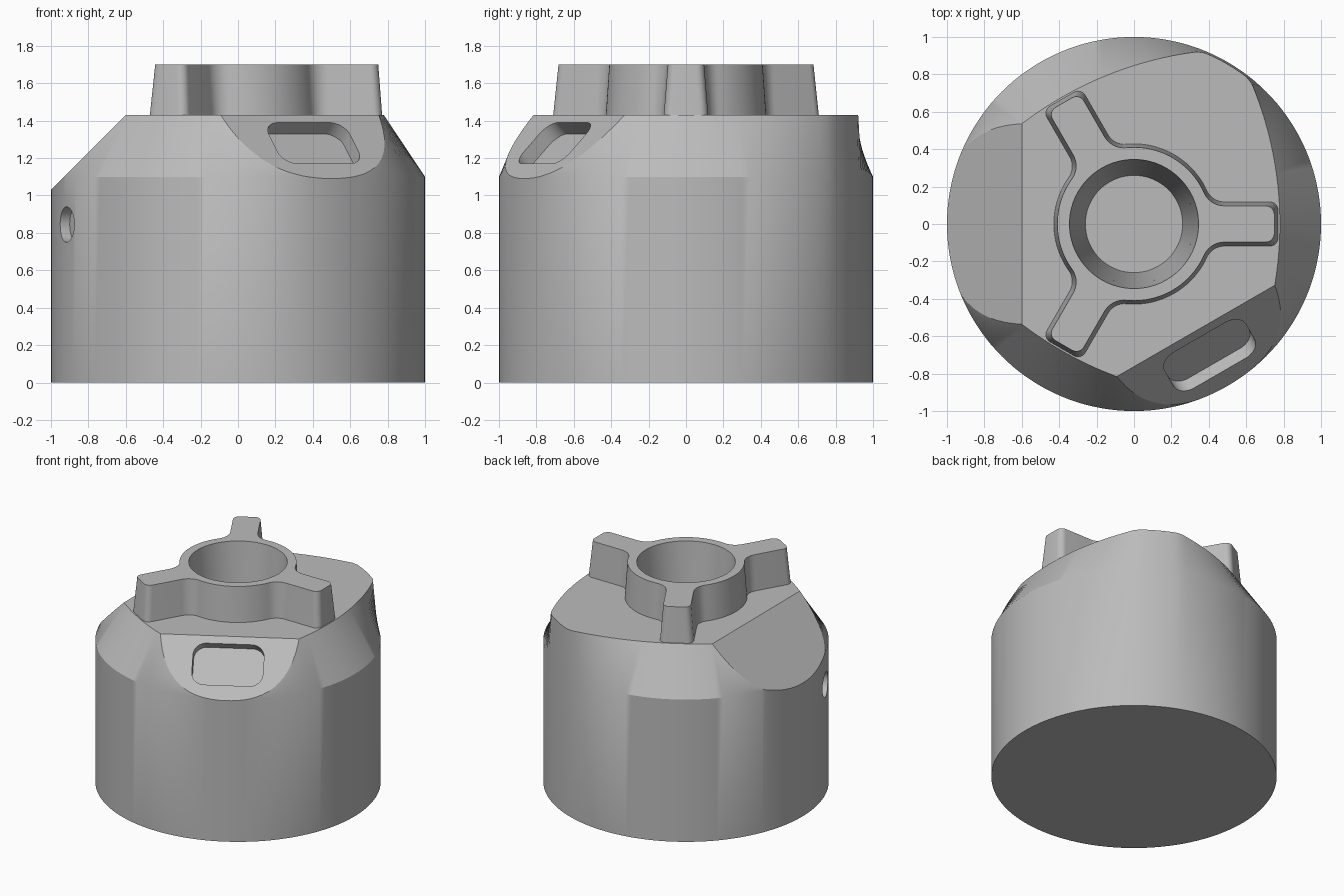
import bpy, bmesh
from math import sin, cos, pi, sqrt, radians, asin, atan2
from mathutils import Vector, Matrix

if "Cube" in bpy.data.objects:
    bpy.data.objects.remove(bpy.data.objects["Cube"])

GREY = (0.5, 0.5, 0.5, 1)
grey = bpy.data.materials.new("plain grey")
grey.use_nodes = True
grey.diffuse_color = GREY
grey.node_tree.nodes["Principled BSDF"].inputs["Base Color"].default_value = GREY

DECK, KNOB_TOP, SHOULDER = 1.43, 1.7, 1.1


def arc(cx, cy, r, a0, a1, n):
    return [(cx + r * cos(a0 + (a1 - a0) * i / n), cy + r * sin(a0 + (a1 - a0) * i / n))
            for i in range(n + 1)]


def circle(r, n):
    return arc(0, 0, r, 0, 2 * pi, n)[:-1]


def loft(name, sections, matrix=None):
    """Closed solid through (height, outline) sections of equal point count."""
    bm = bmesh.new()
    rings = [[bm.verts.new((x, y, z)) for x, y in pts] for z, pts in sections]
    n = len(rings[0])
    for low, high in zip(rings, rings[1:]):
        for i in range(n):
            j = (i + 1) % n
            bm.faces.new((low[i], low[j], high[j], high[i]))
    bm.faces.new(rings[0][::-1])
    bm.faces.new(rings[-1])
    if matrix:
        bm.transform(matrix)
    mesh = bpy.data.meshes.new(name)
    bm.to_mesh(mesh)
    bm.free()
    mesh.materials.append(grey)
    obj = bpy.data.objects.new(name, mesh)
    bpy.context.collection.objects.link(obj)
    return obj


def activate(obj):
    bpy.ops.object.select_all(action='DESELECT')
    obj.select_set(True)
    bpy.context.view_layer.objects.active = obj


def carve(obj, cutter):
    mod = obj.modifiers.new("carve", 'BOOLEAN')
    mod.operation, mod.solver, mod.object = 'DIFFERENCE', 'EXACT', cutter
    activate(obj)
    bpy.ops.object.modifier_apply(modifier=mod.name)


def slice_slope(obj, outward, reach):
    """Remove everything above a 45 degree slope facing outward."""
    bm = bmesh.new()
    bm.from_mesh(obj.data)
    cut = bmesh.ops.bisect_plane(
        bm, geom=bm.verts[:] + bm.edges[:] + bm.faces[:], dist=1e-5, clear_outer=True,
        plane_co=outward * (reach - DECK) + Vector((0, 0, DECK)),
        plane_no=outward + Vector((0, 0, 1)))
    edges = [e for e in cut["geom_cut"] if isinstance(e, bmesh.types.BMEdge)]
    bmesh.ops.edgeloop_fill(bm, edges=edges)
    bmesh.ops.recalc_face_normals(bm, faces=bm.faces)
    bm.to_mesh(obj.data)
    bm.free()


# Deck outline: bulging triangle of three wide arcs, limited by the round rim
def deck_outline(n, side=0.78, bulge=1.95, limit=0.99):
    pts = []
    for i in range(n):
        a = 2 * pi * i / n
        local = (a + pi / 3) % (2 * pi / 3) - pi / 3
        back = bulge - side
        r = -back * cos(local) + sqrt(bulge ** 2 - (back * sin(local)) ** 2)
        r = min(r, limit)
        pts.append((r * cos(a), r * sin(a)))
    return pts


# Knob outline: hub circle with three filleted, round-cornered arms
def knob_outline(hub, half, tip, fillet, corner=0.045):
    cy = half + fillet
    cx = sqrt((hub + fillet) ** 2 - cy ** 2)
    a = atan2(cy, cx)
    upper = (arc(tip - corner, half - corner, corner, 0, pi / 2, 6)
             + arc(cx, cy, fillet, -pi / 2, a - pi, 10)
             + arc(0, 0, hub, a, pi / 3, 10)[1:])
    lower = [(x, -y) for x, y in upper[::-1]]
    third = lower[1:] + upper
    pts = []
    for k in range(3):
        c, s = cos(k * 2 * pi / 3), sin(k * 2 * pi / 3)
        pts += [(x * c - y * s, x * s + y * c) for x, y in third]
    return pts


def rounded_rectangle(hx, hy, r):
    pts = []
    for k, (sx, sy) in enumerate([(1, 1), (-1, 1), (-1, -1), (1, -1)]):
        pts += arc(sx * (hx - r), sy * (hy - r), r, k * pi / 2, (k + 1) * pi / 2, 8)
    return pts


# Body: drum blending up to the deck, with two sloped corners
N = 144
body = loft("drum_body", [(0, circle(1, N)), (SHOULDER, circle(1, N)), (DECK, deck_outline(N))])
slot_dir = Vector((cos(-pi / 3), sin(-pi / 3), 0))
slice_slope(body, Vector((-1, 0, 0)), 2.03)
slice_slope(body, slot_dir, 2.09)

# Three-armed knob with draft on its sides
knob = loft("three_arm_knob", [(DECK - 0.02, knob_outline(0.43, 0.12, 0.772, 0.1)),
                               (KNOB_TOP, knob_outline(0.41, 0.097, 0.75, 0.12))])

# Cutters: tapered bore, slot pocket on the slope, round side hole
bore = loft("bore_cutter", [(0.8, circle(0.26, 72)), (1.75, circle(0.35, 72))])

up = Vector((0, 0, 1))
axes = (Vector((-slot_dir.y, slot_dir.x, 0)), (up - slot_dir).normalized(),
        (up + slot_dir).normalized())
place = Matrix(axes).transposed().to_4x4()
place.translation = slot_dir * 0.81 + up * 1.28
slot_shape = rounded_rectangle(0.25, 0.155, 0.09)
slot = loft("slot_cutter", [(-0.085, slot_shape), (0.1, slot_shape)], place)

aim = Matrix.Rotation(radians(203.5), 4, 'Z') @ Matrix.Rotation(pi / 2, 4, 'Y')
aim.translation = (0, 0, 0.845)
pin = loft("side_hole_cutter", [(0.94, circle(0.095, 32)), (1.1, circle(0.095, 32))], aim)

for target, cutter in ((body, bore), (knob, bore), (body, slot), (body, pin)):
    carve(target, cutter)
for cutter in (bore, slot, pin):
    bpy.data.objects.remove(cutter)

for obj in (body, knob):
    activate(obj)
    bpy.ops.object.shade_smooth_by_angle(angle=radians(30))
